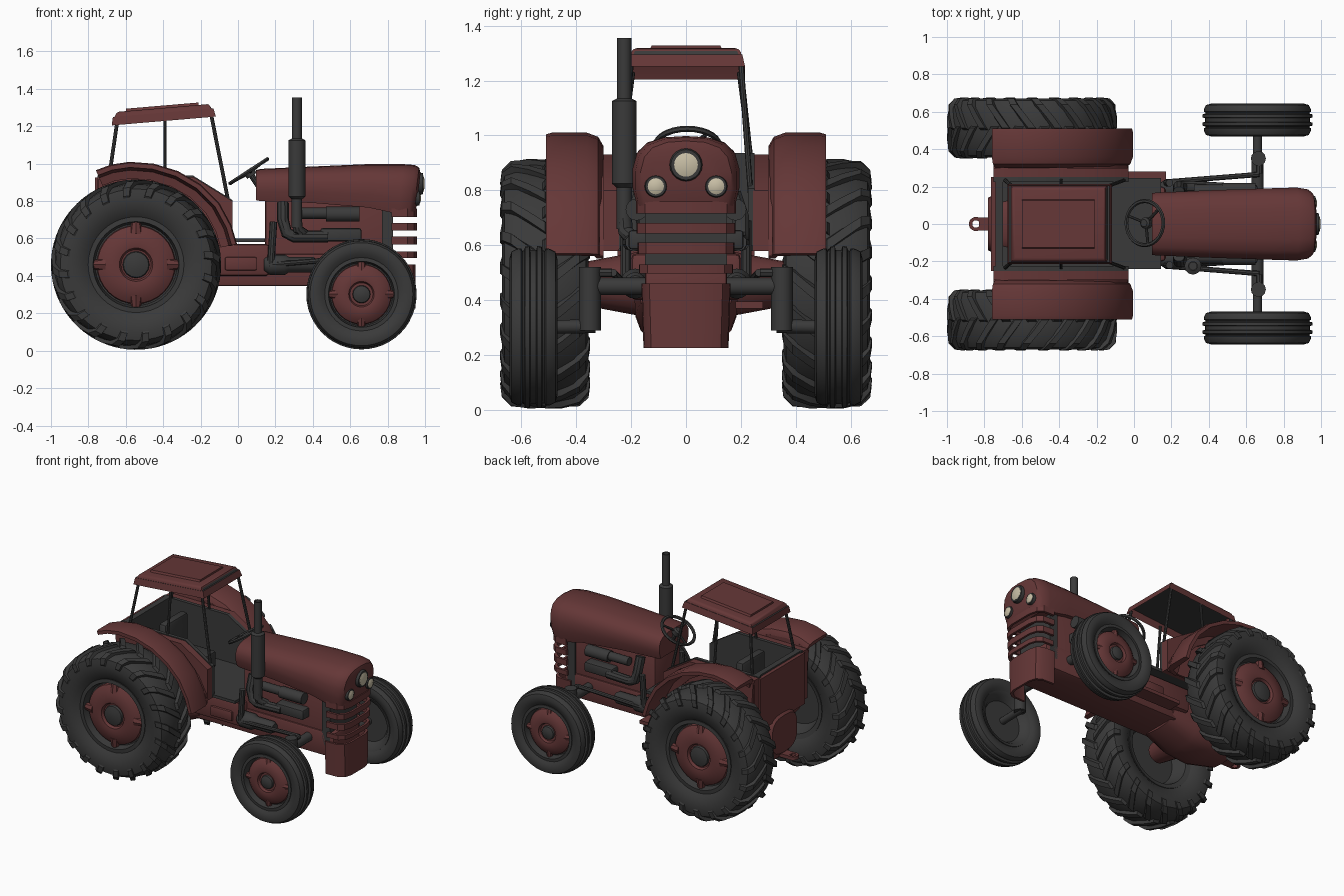
import bpy, bmesh, math
from mathutils import Vector, Matrix

if "Cube" in bpy.data.objects:
    bpy.data.objects.remove(bpy.data.objects["Cube"])

def material(name, c):
    m = bpy.data.materials.new(name)
    m.diffuse_color = (*c, 1)
    m.use_nodes = True
    m.node_tree.nodes["Principled BSDF"].inputs["Base Color"].default_value = m.diffuse_color
    return m
RED = material("dark red", (0.13, 0.038, 0.038))
GREY = material("charcoal", (0.042, 0.042, 0.042))
CREAM = material("lamp cream", (0.58, 0.52, 0.38))

def finish(name, bm, mats, smooth=True, normals=True):
    bmesh.ops.remove_doubles(bm, verts=bm.verts, dist=1e-5)
    if normals:
        bmesh.ops.recalc_face_normals(bm, faces=bm.faces)
    me = bpy.data.meshes.new(name)
    bm.to_mesh(me)
    bm.free()
    for m in (mats if isinstance(mats, list) else [mats]):
        me.materials.append(m)
    ob = bpy.data.objects.new(name, me)
    bpy.context.collection.objects.link(ob)
    if smooth:
        me.shade_smooth()
        me.set_sharp_from_angle(angle=math.radians(35))
    return ob

def loft(name, rings, mat, caps=True, closed=True):
    bm = bmesh.new()
    vs = [[bm.verts.new(p) for p in r] for r in rings]
    n = len(rings[0])
    for a, b in zip(vs, vs[1:]):
        for i in range(n if closed else n - 1):
            j = (i + 1) % n
            bm.faces.new((a[i], a[j], b[j], b[i]))
    if caps:
        bm.faces.new(vs[0])
        bm.faces.new(vs[-1])
    return finish(name, bm, mat)

def box(name, x, y, z, mat, bevel=0.0):
    bm = bmesh.new()
    bmesh.ops.create_cube(bm, size=1)
    for v in bm.verts:
        v.co = [a[0] + (a[1] - a[0]) * (c + 0.5) for a, c in zip((x, y, z), v.co)]
    if bevel:
        bmesh.ops.bevel(bm, geom=bm.edges[:], offset=bevel, segments=2, profile=0.5, affect='EDGES')
    return finish(name, bm, mat)

def lathe(name, prof, centre, axis, mat, seg=32, ring=False):
    q = Vector((0, 0, 1)).rotation_difference(Vector(axis).normalized())
    c = Vector(centre)
    bm = bmesh.new()
    rows = [[bm.verts.new(c + q @ Vector((r * math.cos(t), r * math.sin(t), h)))
             for t in (2 * math.pi * i / seg for i in range(seg))] for r, h in prof]
    pairs = list(zip(rows, rows[1:])) + ([(rows[-1], rows[0])] if ring else [])
    for a, b in pairs:
        for i in range(seg):
            j = (i + 1) % seg
            bm.faces.new((a[i], a[j], b[j], b[i]))
    if not ring:
        bm.faces.new(rows[0])
        bm.faces.new(rows[-1])
    bmesh.ops.dissolve_degenerate(bm, dist=1e-6, edges=bm.edges)
    return finish(name, bm, mat)

def rod(name, a, b, r, mat, seg=16, r2=None):
    d = Vector(b) - Vector(a)
    return lathe(name, [(r, 0), (r2 or r, d.length)], a, d, mat, seg)

def tube(name, pts, r, mat):
    cu = bpy.data.curves.new(name, 'CURVE')
    cu.dimensions = '3D'
    cu.bevel_depth, cu.bevel_resolution, cu.use_fill_caps = r, 3, True
    sp = cu.splines.new('POLY')
    sp.points.add(len(pts) - 1)
    for p, co in zip(sp.points, pts):
        p.co = (*co, 1)
    tmp = bpy.data.objects.new(name, cu)
    bpy.context.collection.objects.link(tmp)
    bpy.context.view_layer.update()
    bm = bmesh.new()
    bm.from_mesh(tmp.to_mesh())
    bpy.data.objects.remove(tmp)
    bpy.data.curves.remove(cu)
    return finish(name, bm, mat)

def plate(name, pts, y0, y1, mat):
    return loft(name, [[(x, y, z) for x, z in pts] for y in (y0, y1)], mat)

# Tread bars: oblique strips that sweep back from the tyre centre
def treads(name, cx, cy, cz, count):
    bm = bmesh.new()
    path = [(0.0, 0.455, 0.432), (0.06, 0.455, 0.43), (0.125, 0.447, 0.415), (0.158, 0.415, 0.38), (0.164, 0.37, 0.35)]
    for side in (1, -1):
        for k in range(count):
            a0 = 2 * math.pi * (k + (0.5 if side < 0 else 0)) / count
            prev = None
            for i, (h, ro, ri) in enumerate(path):
                a = a0 + (0, 0.10, 0.22, 0.28, 0.30)[i]
                ring = [bm.verts.new((cx + r * math.cos(a + w), cy + side * hh, cz + r * math.sin(a + w)))
                        for r, w, hh in ((ri, -.06, h - .012), (ro, -.045, h), (ro, .045, h), (ri, .06, h - .012))]
                if prev:
                    for j in range(4):
                        bm.faces.new((prev[j], prev[(j + 1) % 4], ring[(j + 1) % 4], ring[j]))
                else:
                    bm.faces.new(ring)
                prev = ring
            bm.faces.new(prev)
    finish(name, bm, GREY)

rear_half = [(0.25, .115), (0.29, .145), (0.36, .158), (0.405, .148), (0.43, .105), (0.437, .03)]
front_half = [(0.19, .06), (0.215, .078), (0.25, .087), (0.275, .08), (0.285, .06), (0.287, .045),
              (0.277, .04), (0.280, .034), (0.294, .03), (0.295, .014), (0.280, .01)]
def wheel(name, x, y, z, s, half, k, hub):
    out = (0, s, 0)
    c = (x, y, z)
    lathe(name + "_tyre", [(r, -h) for r, h in half] + [(r, h) for r, h in half[::-1]], c, out, GREY, 48, True)
    w = half[0][1]
    lathe(name + "_rim", [(0, -.02), (k * .8, -.02), (k * .95, -w), (k * 1.09, -w - .01), (k * 1.09, w + .01), (k * .98, w + .012),
                          (k * .93, w - .04), (0, w - .04)], c, out, GREY, 40)
    lathe(name + "_disc", [(0, w - .045), (k * .9, w - .045), (k * .88, w - .02), (k * .74, w), (k * .5, w + .012),
                           (k * .38, w + .008), (k * .34, w - .01), (0, w - .01)], c, out, RED, 32)
    lathe(name + "_hub", [(0, w - .02), (hub, w - .02), (hub * .9, w + .005), (hub * .4, w + .015), (0, w + .015)], c, out, GREY, 16)
    for i in range(4):
        a = math.pi / 2 * i
        d = Vector((math.cos(a), 0, math.sin(a)))
        p = Vector(c) + Vector((0, s * (w - .025), 0))
        rod(name + "_rim_lug", p + d * k * .7, p + d * k, k * .16, RED, 8, k * .1)

fender_arc = [(-.76, .965), (-.68, .995), (-.58, 1.01), (-.45, 1.0), (-.32, .96), (-.2, .89), (-.1, .79), (-.035, .67), (-.005, .57)]
for s in (1, -1):
    # Wheels
    wheel("rear_wheel", -.545, s * .513, .46, s, rear_half, .235, .075)
    treads("rear_treads", -.545, s * .513, .46, 20)
    wheel("front_wheel", .66, s * .556, .302, s, front_half, .18, .05)
    # Fenders: section rounded at the inner edge, swept along the arc
    rings = []
    for x, z in fender_arc:
        d = (Vector((x, z)) - Vector((-.545, .46))).normalized()
        rings.append([(x - d.x * t, s * y, z - d.y * t) for y, t in
                      ((.51, .03), (.51, .006), (.49, 0), (.36, 0), (.32, .015), (.30, .05), (.30, .09), (.325, .09), (.335, .045))])
    loft("fender", rings, RED)
    plate("fender_inner_wall", [(x + .01 * (i == 0), z - .05) for i, (x, z) in enumerate(fender_arc)][:-1] + [(-.03, .56), (-.3, .56), (-.74, .75)],
          s * .30, s * .315, RED)
    # Cab tub sides
    side = [(-.75, .93), (-.24, .93), (-.03, .8), (-.03, .58), (-.75, .58)]
    plate("cab_side_outer", side, s * .245, s * .30, RED)
    plate("cab_side_lining", [(x, z + .006) for x, z in side], s * .225, s * .25, GREY)
    # Roof posts
    rod("rear_post", (-.69, s * .235, .92), (-.645, s * .195, 1.23), .01, GREY, 8)
    rod("middle_post", (-.39, s * .235, .92), (-.39, s * .2, 1.25), .009, GREY, 8)
    rod("front_post", (-.05, s * .235, .79), (-.145, s * .2, 1.27), .01, GREY, 8)
    # Axles and steering
    rod("rear_axle", (-.545, s * .1, .46), (-.545, s * .42, .46), .13, RED, 20, .07)
    rod("front_axle", (.66, 0, .45), (.66, s * .37, .45), .032, GREY, 12)
    rod("kingpin", (.665, s * .35, .29), (.665, s * .35, .52), .04, GREY, 12)
    rod("stub_axle", (.66, s * .33, .305), (.66, s * .53, .302), .025, GREY, 12)
    rod("steering_rod", (.17, s * .225, .46), (.67, s * .265, .5), .014, GREY, 8)
    rod("track_rod", (.67, s * .27, .5), (.67, s * .38, .5), .016, GREY, 8)
    # Engine fittings
    rod("filter_canister", (.32, s * .18, .735), (.48, s * .18, .735), .03, GREY)
    rod("pump", (.47, s * .18, .73), (.65, s * .18, .73), .04, GREY)
    tube("manifold_pipe", [(.24, s * .17, .79), (.24, s * .2, .7), (.26, s * .2, .63), (.3, s * .2, .61), (.48, s * .19, .61)], .032, GREY)
    box("manifold_block", (.44, .66), (s * .16 - .05, s * .16 + .05), (.585, .655), GREY, .012)
    lathe("starter_motor", [(.035, 0), (.055, .03), (.055, .11), (.042, .13), (.042, .26), (.03, .28)], (.14, s * .185, .46), (1, 0, 0), GREY, 16)
    rod("lever", (.175, s * .22, .45), (.19, s * .22, .69), .02, GREY, 10)

# Bonnet: arched sections from cab to nose
def arch(x, w, lo, hi, lean=0):
    half = [(.9, 0), (1, .3), (1, .55), (.92, .76), (.74, .9), (.42, .98)]
    pts = [(w * a, lo + (hi - lo) * b) for a, b in half]
    pts = pts + [(0, hi)] + [(-y, z) for y, z in pts[::-1]]
    return [(x + lean * (z - hi), y, z) for y, z in pts]
loft("bonnet", [arch(.095, .165, .805, .965), arch(.12, .168, .80, .972), arch(.4, .18, .79, .985), arch(.7, .19, .765, .998),
                arch(.88, .195, .73, .998, .08), arch(.945, .185, .72, .993, .12), arch(.968, .165, .735, .98, .12), arch(.976, .12, .77, .95, .12)], RED)
# Headlamps
for y, z, r in ((0, .893, .06), (.11, .815, .041), (-.11, .815, .041)):
    x = .955 if y == 0 else .935
    lathe("lamp_ring", [(r * .9, -.03), (r, .02), (r * .92, .035), (r * .7, .035)], (x, y, z), (1, 0, 0), GREY, 20)
    lathe("lamp_glass", [(r * .72, .0), (r * .72, .036), (r * .4, .042), (0, .043)], (x, y, z), (1, 0, 0), CREAM, 20)
# Grille bars and lower nose: U-shaped bands
def band(name, w, z0, z1, x0, x1, taper=1.0):
    prof = [(x0, 1), (x1 - .05, .98), (x1 - .015, .82), (x1, .5), (x1, 0)]
    full = prof + [(x, -y) for x, y in prof[-2::-1]]
    rings = []
    for i, (x, y) in enumerate(full):
        ins = min(1, abs(y) / .82)
        xi, yi = x - .015 * (x > x0), y * (1 - .1 * ins)
        rings.append([(x, y * w, z1), (x, y * w * taper, z0), (xi, yi * w * taper, z0), (xi, yi * w, z1)])
    loft(name, rings, RED)
for z0, z1, w in ((.643, .682, .18), (.568, .61, .177), (.497, .53, .172), (.715, .76, .182)):
    band("grille_bar", w, z0, z1, .82, .957)
band("lower_nose", .163, .225, .46, .80, .95, .95)
box("radiator", (.77, .83), (-.15, .15), (.42, .76), GREY)
# Engine and chassis
box("engine_block", (.145, .80), (-.14, .14), (.36, .81), RED, .012)
box("chassis", (-.35, .86), (-.15, .15), (.345, .52), RED, .015)
box("gearbox", (-.3, .17), (-.2, .2), (.40, .57), RED, .02)
box("gearbox_cover", (-.07, .1), (-.215, .215), (.43, .5), RED, .008)
box("step", (-.15, .17), (.18, .28), (.37, .395), RED)
def oval(x, w, z0, z1):
    zc, h = (z0 + z1) / 2, (z1 - z0) / 2
    pw = lambda t: math.copysign(abs(t) ** .65, t)
    return [(x, w * pw(math.cos(t)), zc + h * pw(math.sin(t))) for t in (2 * math.pi * i / 20 for i in range(20))]
loft("rear_housing", [oval(-.78, .14, .32, .58), oval(-.74, .16, .27, .62), oval(-.55, .19, .23, .64), oval(-.38, .19, .25, .62), oval(-.2, .17, .33, .57)], RED)
# Cab floor, rear wall and seat
box("cab_floor", (-.74, .145), (-.24, .245), (.58, .6), GREY)
box("rear_panel", (-.765, -.735), (-.25, .25), (.56, .925), RED)
box("rear_lining", (-.74, -.7), (-.25, .25), (.58, .936), GREY)
box("seat_base", (-.5, -.25), (-.12, .12), (.6, .72), GREY, .02)
box("seat_back", (-.54, -.48), (-.13, .13), (.68, .93), GREY, .02)
# Roof with raised panel and hollow dark underside
def roof_z(x, base):
    return base + (x + .67) * .085
bm = bmesh.new()
bmesh.ops.create_cube(bm, size=1)
for v in bm.verts:
    up = v.co.z > 0
    x = (-.15 if up else -.118) if v.co.x > 0 else (-.65 if up else -.675)
    v.co = (x, math.copysign(.195 if up else .215, v.co.y), roof_z(x, 1.275 if up else 1.205))
bm.normal_update()
low = min(bm.faces, key=lambda f: f.normal.z)
front = max(bm.faces, key=lambda f: f.normal.x)
top = max(bm.faces, key=lambda f: f.normal.z)
rim = [e for e in bm.edges if top in e.link_faces]
for f, depth in ((low, -.045), (front, -.004)):
    bmesh.ops.inset_region(bm, faces=[f], thickness=.014, depth=0)
    f.material_index = 1
    for v in f.verts:
        v.co -= f.normal * -depth
bmesh.ops.bevel(bm, geom=rim, offset=.015, segments=2, profile=.5, affect='EDGES')
finish("roof", bm, [RED, GREY])
loft("roof_panel", [[(x, y, roof_z(x, b)) for x, y in ((-.6, -w), (-.21, -w), (-.21, w), (-.6, w))] for b, w in ((1.27, .135), (1.288, .125))], RED)
# Steering wheel and column
n = Vector((-.546, 0, .838))
c = Vector((.058, .005, .96))
lathe("steering_wheel", [(.118 + .011 * math.cos(t), .011 * math.sin(t)) for t in (math.pi / 3 * i for i in range(6))], c, n, GREY, 28, True)
lathe("steering_hub", [(.03, -.03), (.03, .0), (.02, .01)], c, n, GREY, 14)
for i in range(3):
    a = 2 * math.pi * i / 3
    rod("steering_spoke", c - n * .01, c + n.orthogonal().normalized() * .115 * math.cos(a) + n.cross(n.orthogonal()).normalized() * .115 * math.sin(a), .008, GREY, 8)
rod("steering_column", c, c - n * .17, .016, GREY, 10)
# Exhaust stack
lathe("exhaust", [(.028, .66), (.028, .81), (.045, .825), (.045, 1.125), (.026, 1.135), (.026, 1.355), (.02, 1.355), (.02, 1.3)],
      (.315, -.225, 0), (0, 0, 1), GREY, 20)
tube("exhaust_elbow", [(.315, -.225, .7), (.32, -.22, .65), (.36, -.19, .62)], .028, GREY)
# Tow hitch
box("hitch_bar", (-.83, -.74), (-.035, .035), (.29, .315), RED)
lathe("hitch_ring", [(.02, -.012), (.038, -.012), (.038, .012), (.02, .012)], (-.845, 0, .3025), (0, 0, 1), RED, 16, True)
